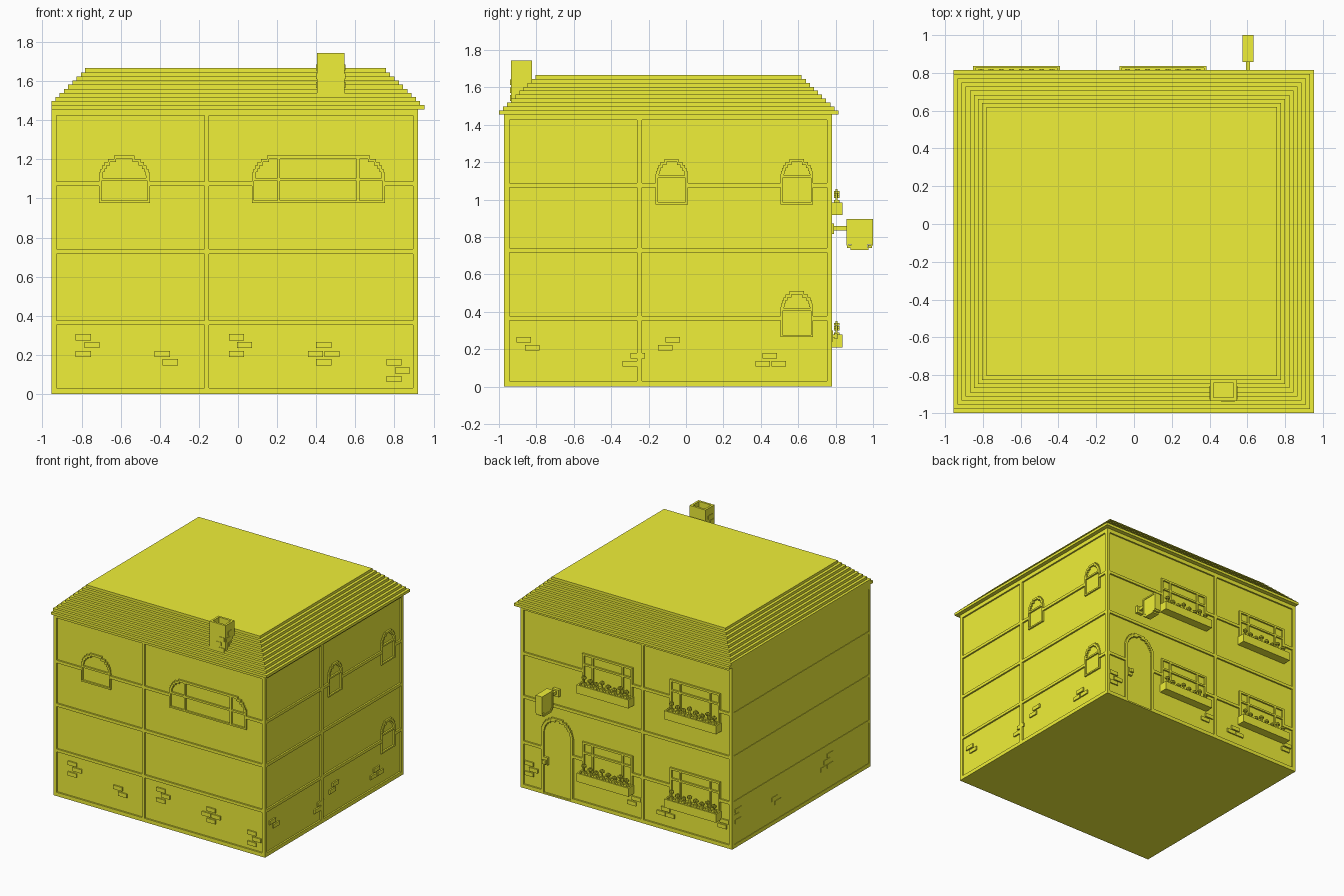
import bpy, bmesh, math

X0, X1, Y0, Y1, EAVE = -0.955, 0.92, -0.972, 0.78, 1.46
R = 0.013                                    # recess of wall panels behind the beams
mat = bpy.data.materials.new("yellow")
mat.diffuse_color = (0.87, 0.87, 0.04, 1)


def part(name, boxes):
    """One object from axis-aligned boxes (x0,x1,y0,y1,z0,z1)."""
    bm = bmesh.new()
    for b in boxes:
        vs = bmesh.ops.create_cube(bm, size=1)["verts"]
        for v in vs:
            v.co = [(b[2 * i] + b[2 * i + 1]) / 2 + v.co[i] * abs(b[2 * i + 1] - b[2 * i]) for i in range(3)]
    me = bpy.data.meshes.new(name)
    bm.to_mesh(me)
    bm.free()
    me.materials.append(mat)
    ob = bpy.data.objects.new(name, me)
    bpy.context.collection.objects.link(ob)
    return ob


def on(side, u0, u1, z0, z1, d0=-R - 0.01, d1=0.0):
    """Box on a wall: u along the wall, d outward from the beam face."""
    return {"front": (u0, u1, Y0 - d1, Y0 - d0, z0, z1),
            "back": (u0, u1, Y1 + d0, Y1 + d1, z0, z1),
            "right": (X1 + d0, X1 + d1, u0, u1, z0, z1),
            "left": (X0 - d1, X0 - d0, u0, u1, z0, z1)}[side]


def arch(side, u0, u1, z0, zs, zt, rx, t=0.018, rows=7):
    """Raised frame with stepped, rounded top corners."""
    out = [on(side, u0, u0 + 0.012, z0, zs), on(side, u1 - 0.012, u1, z0, zs),
           on(side, u0, u1, z0, z0 + 0.012)]
    h = (zt - zs) / rows
    ins = lambda f, r: r * (1 - math.sqrt(max(0, 1 - f * f)))
    for k in range(rows):
        z, f = zs + k * h, (k + 0.4) / rows
        a = ins(f, rx)
        fi = (k + 0.5) * h / (zt - zs - t)
        if fi >= 1:
            out.append(on(side, u0 + a, u1 - a, z, z + h))
        else:
            b = t + ins(fi, rx - t)
            if u0 + b >= (u0 + u1) / 2:
                b = (u1 - u0) / 2
            out += [on(side, u0 + a, u0 + b, z, z + h), on(side, u1 - b, u1 - a, z, z + h)]
    return out


# Solid body: recessed panels on three sides, nearly flush on the left
part("wall_core", [(X0 + 0.004, X1 - R, Y0 + R, Y1 - R, 0, EAVE)])

# Openings per wall (u0, u1, z0, z1), used to interrupt the beams
back_win = [(u, u + 0.445, z, z + 0.24) for u in (-0.845, -0.07) for z in (0.27, 0.977)]
openings = {"front": [(-0.711, -0.451, 0.977, 1.22), (0.071, 0.752, 0.977, 1.22)],
            "right": [(-0.163, 0.01, 0.975, 1.218), (0.505, 0.68, 0.975, 1.218), (0.505, 0.68, 0.265, 0.51)],
            "back": back_win + [(0.457, 0.738, 0, 0.63)],
            "left": []}
levels = [(0, 0.03), (0.354, 0.377), (0.717, 0.741), (1.065, 1.088), (1.425, EAVE)]
posts = {"front": [(X0, -0.928), (-0.171, -0.148), (0.895, X1)],
         "back": [(X0, -0.928), (-0.171, -0.148), (0.895, X1)],
         "right": [(Y0, -0.945), (-0.262, -0.235), (0.753, Y1)],
         "left": []}

# Timber beams and posts
for side, holes in openings.items():
    lo, hi = (X0, X1) if side in ("front", "back") else (Y0, Y1)
    bs = [on(side, a, b, 0, EAVE) for a, b in posts[side]]
    for z0, z1 in levels:
        u = lo
        for h in sorted(h for h in holes if h[2] < z1 and h[3] > z0):
            bs.append(on(side, u, h[0], z0, z1))
            u = h[1]
        bs.append(on(side, u, hi, z0, z1))
    part(side + "_beams", bs)

# Arched windows
part("front_small_window", arch("front", -0.711, -0.451, 0.977, 1.10, 1.22, 0.13)
     + [on("front", -0.711, -0.451, 1.09, 1.105)])
part("front_wide_window", arch("front", 0.071, 0.752, 0.977, 1.10, 1.22, 0.13)
     + [on("front", 0.071, 0.752, 1.09, 1.105)]
     + [on("front", u, u + 0.014, 0.977, 1.21) for u in (0.201, 0.607)])
for i, (u0, u1, z0, z1) in enumerate(openings["right"]):
    part(f"right_window_{i + 1}", arch("right", u0, u1, z0, z0 + 0.145, z1, 0.0865, rows=6)
         + [on("right", u0, u1, z0 + 0.14, z0 + 0.153)])

# Back windows with planter boxes and flowers
for i, (u0, u1, z0, z1) in enumerate(back_win):
    w, t = u1 - u0, 0.016
    part(f"back_window_{i + 1}",
         [on("back", u0, u0 + t, z0, z1), on("back", u1 - t, u1, z0, z1),
          on("back", u0, u1, z1 - t, z1), on("back", u0, u1, z0 + 0.145, z0 + 0.16)]
         + [on("back", u0 + w * f - 0.007, u0 + w * f + 0.007, z0, z1) for f in (0.2, 0.8)])
    zb = z0 - 0.06
    a, b = u0 - 0.007, u1 + 0.008
    part(f"planter_{i + 1}",
         [on("back", a, b, zb, zb + 0.055, d1=0.057),
          on("back", a, b, zb + 0.055, zb + 0.068, 0.045, 0.057),
          on("back", a, b, zb + 0.055, zb + 0.068, -0.02, 0.006)]
         + [on("back", u, u + 0.012, zb + 0.055, zb + 0.068, 0, 0.05) for u in (a, b - 0.012)])
    fl = []
    for k in range(8):
        c, s = u0 + 0.035 + k * (w - 0.07) / 7, zb + 0.05
        h = (0.075, 0.09, 0.065)[k % 3]
        fl += [on("back", c - 0.005, c + 0.005, s, s + h, 0.02, 0.03),
               on("back", c - 0.018, c + 0.018, s + h - 0.024, s + h - 0.01, 0.018, 0.032),
               on("back", c - 0.006, c + 0.006, s + h - 0.024, s + h - 0.01, 0.01, 0.041),
               on("back", c - 0.013, c + 0.013, s + 0.01, s + 0.03, 0.012, 0.04)]
    part(f"flowers_{i + 1}", fl)

# Door with arched frame and handle
part("door_frame", arch("back", 0.457, 0.738, 0, 0.49, 0.63, 0.14, t=0.022, rows=9)
     + [on("back", 0.457, 0.479, 0, 0.49), on("back", 0.716, 0.738, 0, 0.49)])
part("door_handle", [on("back", 0.675, 0.715, 0.24, 0.30, d1=0.005),
                     on("back", 0.687, 0.703, 0.262, 0.278, d1=0.02),
                     on("back", 0.68, 0.71, 0.255, 0.285, 0.015, 0.03)])

# Hanging sign: bracket, arm, board with stepped lower corners and a raised rim
part("sign_bracket", [on("back", 0.575, 0.63, 0.815, 0.872, d1=0.012),
                      (0.592, 0.614, Y1, 0.865, 0.834, 0.86)])
part("sign_board", [(0.58, 0.627, 0.862, 0.993, 0.76, 0.89), (0.58, 0.627, 0.885, 0.97, 0.735, 0.77)])
part("sign_rim", [(0.575, 0.632, 0.857, 1.0, 0.885, 0.897),
                  (0.575, 0.632, 0.857, 0.869, 0.755, 0.897),
                  (0.575, 0.632, 0.988, 1.0, 0.755, 0.897),
                  (0.575, 0.632, 0.862, 0.885, 0.742, 0.757),
                  (0.575, 0.632, 0.972, 0.995, 0.742, 0.757),
                  (0.575, 0.632, 0.88, 0.977, 0.73, 0.744)])

# Loose bricks, given as (u, z) of the lower corner
bricks = {
    "front": [(-.83, .275), (-.786, .236), (-.83, .19), (-.426, .19), (-.385, .147), (-.046, .275),
              (-.005, .236), (-.046, .19), (.40, .236), (.358, .19), (.442, .19), (.40, .147),
              (.76, .147), (.803, .105), (.76, .062)],
    "right": [(-.905, .235), (-.86, .192), (-.297, .15), (-.34, .107), (-.11, .235), (-.15, .192),
              (.41, .15), (.372, .107), (.457, .107)],
    "back": [(.81, .19), (.77, .147), (.81, .107), (-.14, .16), (-.10, .117), (-.40, .147),
             (-.44, .107), (-.36, .107), (-.92, .19), (-.90, .147)],
    "left": [(.66, .275), (.69, .235), (.66, .19), (.16, .15), (.20, .19), (-.50, .275),
             (-.46, .235), (-.50, .19), (-.42, .19)]}
for side, lst in bricks.items():
    d = 0.0 if side == "left" else -0.002
    part(side + "_bricks", [on(side, u, u + 0.077, z, z + 0.031, d1=d) for u, z in lst])

# Stepped hip roof, flush with the left wall
n, rise, run = 10, 0.021, 0.0218
part("roof", [(max(X0, -0.978 + run * i), 0.953 - run * i, -1.0 + run * i, 0.815 - run * i,
               1.456 + rise * i, 1.456 + rise * (i + 1)) for i in range(n)])

# Chimney with open top and a few bricks
a, b, c, d, t = 0.403, 0.545, -0.936, -0.824, 0.017
part("chimney", [(a, b, c, d, 1.48, 1.69), (a, a + t, c, d, 1.69, 1.743), (b - t, b, c, d, 1.69, 1.743),
                 (a, b, c, c + t, 1.69, 1.743), (a, b, d - t, d, 1.69, 1.743)])
part("chimney_bricks",
     [(u, u + 0.048, c - 0.004, c + 0.01, z, z + 0.03) for u, z in ((.487, 1.613), (.46, 1.57), (.487, 1.528))]
     + [(x, x + 0.014, u, u + 0.048, z, z + 0.03) for x in (a - 0.004, b - 0.01)
        for u, z in ((-.905, 1.655), (-.93, 1.61), (-.905, 1.565))])
